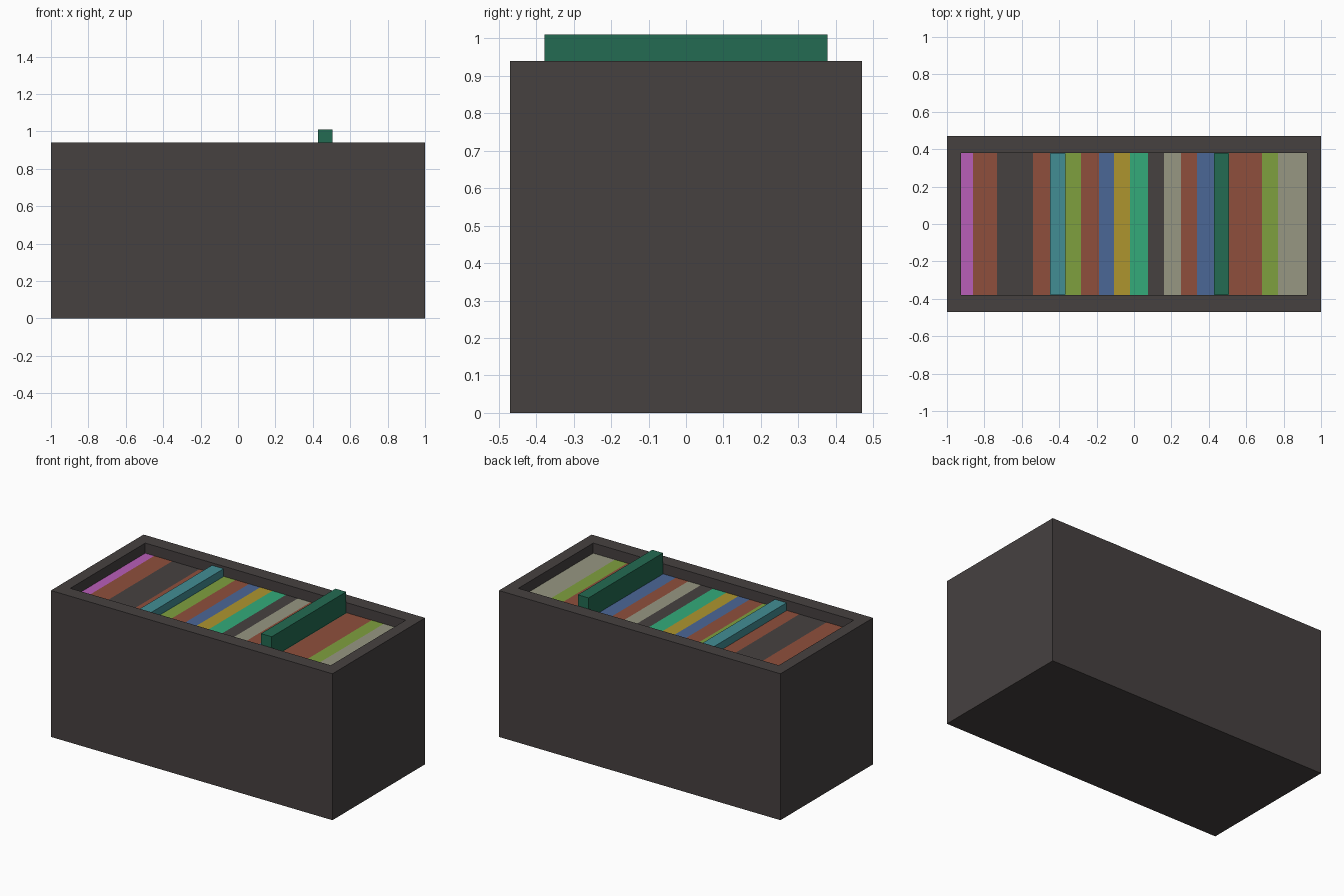
import bpy, bmesh

if "Cube" in bpy.data.objects:
    bpy.data.objects.remove(bpy.data.objects["Cube"])

def linear(c):
    c /= 255
    return c / 12.92 if c <= 0.04045 else ((c + 0.055) / 1.055) ** 2.4

COLOURS = {
    "dark": (70, 65, 64), "magenta": (184, 94, 184), "brown": (143, 79, 60),
    "teal": (66, 141, 148), "lime": (127, 160, 62), "blue": (75, 103, 150),
    "gold": (174, 149, 47), "mint": (51, 171, 122), "greige": (151, 151, 130),
    "dark_green": (35, 107, 82),
}
MATS = {}
for name, rgb in COLOURS.items():
    MATS[name] = bpy.data.materials.new(name)
    MATS[name].diffuse_color = (*[linear(c) for c in rgb], 1)

HX, HY, TOP = 1.0, 0.47, 0.94       # outer box
IX, IY, FLOOR = 0.925, 0.38, 0.875  # recess holding the books

def finish(bm, name, mats):
    mesh = bpy.data.meshes.new(name)
    bm.to_mesh(mesh)
    bm.free()
    for m in mats:
        mesh.materials.append(MATS[m])
    ob = bpy.data.objects.new(name, mesh)
    bpy.context.collection.objects.link(ob)
    return ob

def box(bm, x0, x1, y0, y1, z0, z1):
    verts = bmesh.ops.create_cube(bm, size=1)["verts"]
    for v in verts:
        v.co = (x1 if v.co.x > 0 else x0, y1 if v.co.y > 0 else y0,
                z1 if v.co.z > 0 else z0)
    return verts

# Case: a box whose top face is inset, then lowered; the floor is the books
bm = bmesh.new()
def ring(hx, hy, z):
    return [bm.verts.new((sx * hx, sy * hy, z))
            for sx, sy in ((-1, -1), (1, -1), (1, 1), (-1, 1))]
rings = [ring(HX, HY, 0), ring(HX, HY, TOP), ring(IX, IY, TOP), ring(IX, IY, FLOOR)]
for a, b in zip(rings, rings[1:]):
    for i in range(4):
        j = (i + 1) % 4
        bm.faces.new((a[i], a[j], b[j], b[i]))
bm.faces.new(rings[0][::-1])
finish(bm, "case", ["dark"])

# Book spines: strips across the recess floor (right edge, colour)
STRIPS = [(-0.861, "magenta"), (-0.733, "brown"), (-0.54, "dark"), (-0.45, "brown"),
          (-0.365, "teal"), (-0.283, "lime"), (-0.187, "brown"), (-0.107, "blue"),
          (-0.021, "gold"), (0.075, "mint"), (0.16, "dark"), (0.25, "greige"),
          (0.337, "brown"), (0.428, "blue"), (0.508, "dark_green"), (0.684, "brown"),
          (0.77, "lime"), (IX, "greige")]
names = list(COLOURS)
bm = bmesh.new()
left = [bm.verts.new((-IX, y, FLOOR)) for y in (-IY, IY)]
for x, colour in STRIPS:
    right = [bm.verts.new((x, y, FLOOR)) for y in (-IY, IY)]
    face = bm.faces.new((left[0], right[0], right[1], left[1]))
    face.material_index = names.index(colour)
    left = right
finish(bm, "book_spines", names)

# Two books that stick up above the rest
for name, x0, x1, z, colour in (("raised_teal_book", -0.45, -0.367, 0.925, "teal"),
                                ("raised_green_book", 0.428, 0.504, 1.01, "dark_green")):
    bm = bmesh.new()
    box(bm, x0, x1, -0.378, 0.378, FLOOR, z)
    finish(bm, name, [colour])

for m in bpy.data.materials:
    if m.users and not m.is_grease_pencil:
        m.use_nodes = True
        m.node_tree.nodes["Principled BSDF"].inputs["Base Color"].default_value = m.diffuse_color
